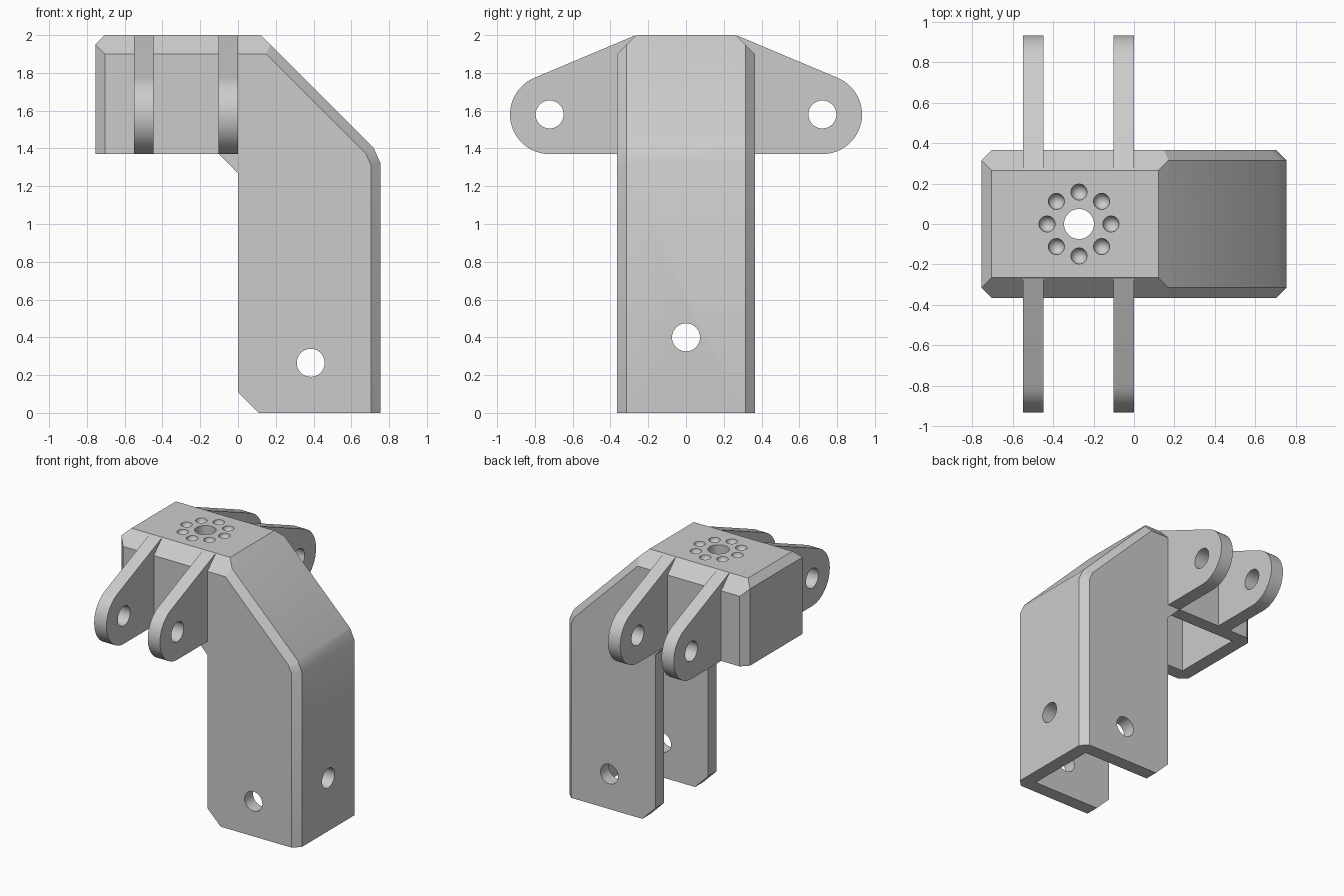
import bpy, bmesh
from math import sin, cos, pi, radians, hypot, atan2, acos
from mathutils import Vector, Matrix

if "Cube" in bpy.data.objects:
    bpy.data.objects.remove(bpy.data.objects["Cube"], do_unlink=True)

grey = bpy.data.materials.new("light_grey")
grey.use_nodes = True
grey.diffuse_color = (0.6, 0.6, 0.6, 1)
grey.node_tree.nodes["Principled BSDF"].inputs["Base Color"].default_value = (0.6, 0.6, 0.6, 1)

WALL = 0.1
HALF_X, HALF_Y, TOP = 0.755, 0.365, 2.0
ARM_BOTTOM = 1.37


def make_object(name, bm):
    bmesh.ops.recalc_face_normals(bm, faces=bm.faces)
    mesh = bpy.data.meshes.new(name)
    bm.to_mesh(mesh)
    bm.free()
    mesh.materials.append(grey)
    obj = bpy.data.objects.new(name, mesh)
    bpy.context.collection.objects.link(obj)
    return obj


def convex_body(name, planes, inset, bottom):
    """Trim a block by outward-facing planes, each moved inward by inset."""
    bm = bmesh.new()
    bmesh.ops.create_cube(bm, size=6)
    planes = planes + [((0, 0, bottom + inset * -1), (0, 0, -1))]
    for point, normal in planes:
        n = Vector(normal).normalized()
        shift = 0 if n.z < -0.9 else inset
        bmesh.ops.bisect_plane(bm, geom=bm.verts[:] + bm.edges[:] + bm.faces[:],
                               plane_co=Vector(point) - n * shift, plane_no=n,
                               clear_outer=True, dist=1e-5)
        bmesh.ops.holes_fill(bm, edges=bm.edges[:], sides=0)
    return make_object(name, bm)


def prism(name, outline, axis, start, depth):
    """Extrude an outline along x (points are y, z) or along y (points are x, z)."""
    bm = bmesh.new()
    place = (lambda a, b: (start, a, b)) if axis == "x" else (lambda a, b: (a, start, b))
    face = bm.faces.new([bm.verts.new(place(a, b)) for a, b in outline])
    moved = bmesh.ops.extrude_face_region(bm, geom=[face])["geom"]
    offset = Vector((depth, 0, 0) if axis == "x" else (0, depth, 0))
    bmesh.ops.translate(bm, vec=offset, verts=[v for v in moved if isinstance(v, bmesh.types.BMVert)])
    return make_object(name, bm)


def rod(centre, axis, radius, length):
    """Round cutter along one axis."""
    bm = bmesh.new()
    turn = {"x": Matrix.Rotation(pi / 2, 4, "Y"), "y": Matrix.Rotation(pi / 2, 4, "X"),
            "z": Matrix.Identity(4)}[axis]
    bmesh.ops.create_cone(bm, cap_ends=True, segments=40, radius1=radius, radius2=radius,
                          depth=length, matrix=Matrix.Translation(centre) @ turn)
    return make_object("hole_cutter", bm)


def ball(centre, radius):
    bm = bmesh.new()
    bmesh.ops.create_uvsphere(bm, u_segments=24, v_segments=12, radius=radius,
                              matrix=Matrix.Translation(centre))
    return make_object("dimple_cutter", bm)


def cut(obj, cutter):
    cutter.hide_render = True
    mod = obj.modifiers.new("cut", "BOOLEAN")
    mod.operation, mod.solver, mod.object = "DIFFERENCE", "EXACT", cutter
    bpy.context.view_layer.objects.active = obj
    bpy.ops.object.modifier_apply(modifier=mod.name)
    bpy.data.objects.remove(cutter, do_unlink=True)


def smooth(obj):
    bpy.ops.object.select_all(action="DESELECT")
    obj.select_set(True)
    bpy.context.view_layer.objects.active = obj
    bpy.ops.object.shade_smooth_by_angle(angle=radians(30))


# Outer planes of the bent housing: main faces, then chamfers
SLOPE = 0.12
planes = [((HALF_X, 0, 0), (1, 0, 0)), ((-HALF_X, 0, 0), (-1, 0, 0)),
          ((0, 0, TOP), (0, 0, 1)),
          ((SLOPE, 0, TOP), (1, 0, 1)),
          ((HALF_X, 0, 1.32), (9, 0, 4)),
          ((-HALF_X, 0, TOP - 0.05), (-1, 0, 1))]
for side in (-1, 1):
    planes += [((0, side * HALF_Y, 0), (0, side, 0)),
               ((HALF_X, side * (HALF_Y - 0.05), 0), (1, side, 0)),
               ((-HALF_X, side * (HALF_Y - 0.05), 0), (-1, side, 0)),
               ((0, side * HALF_Y, TOP - 0.1), (0, side, 1)),
               ((SLOPE, side * (HALF_Y - 0.05), TOP), (cos(pi / 4), side, sin(pi / 4))),
               ((HALF_X, side * (HALF_Y - 0.05), 1.32), (0.914, side, 0.406))]

# Housing: hollowed, then cleared below the arm and beside the leg
housing = convex_body("housing", planes, 0, 0)
cut(housing, convex_body("cavity_cutter", planes, WALL, -0.5))
cut(housing, prism("clearance_cutter",
                   [(-1.5, ARM_BOTTOM), (-0.1, ARM_BOTTOM), (0, 1.27), (0, 0.11),
                    (0.11, 0), (0.11, -0.5), (-1.5, -0.5)], "y", -1, 2))

# Bolt holes in the leg, and the ring of dimples around the arm's bore
cut(housing, rod((0.385, 0, 0.265), "y", 0.074, 2))
cut(housing, rod((HALF_X, 0, 0.4), "x", 0.074, 0.5))
BORE_X = -0.272
cut(housing, rod((BORE_X, 0, TOP), "z", 0.074, 0.5))
for i in range(8):
    a = i * pi / 4
    cut(housing, ball((BORE_X + 0.158 * cos(a), 0.158 * sin(a), TOP), 0.04))
smooth(housing)

# Four rounded lugs on the arm's sides
LUG_Y, LUG_Z, LUG_R = 0.722, 1.58, 0.21
dy, dz = 0.265 - LUG_Y, TOP - LUG_Z
tangent = atan2(dz, dy) - acos(LUG_R / hypot(dy, dz))
outline = [(0.27, TOP - 0.002), (0.3, 1.9), (0.3, ARM_BOTTOM)]
for i in range(25):
    a = -pi / 2 + (tangent + pi / 2) * i / 24
    outline.append((LUG_Y + LUG_R * cos(a), LUG_Z + LUG_R * sin(a)))
for side, place in ((-1, "front"), (1, "back")):
    for x, end in ((-0.55, "outer"), (-0.102, "inner")):
        lug = prism(f"{place}_{end}_lug", [(side * y, z) for y, z in outline], "x", x, 0.102)
        cut(lug, rod((x, side * LUG_Y, LUG_Z), "x", 0.074, 1))
        smooth(lug)
